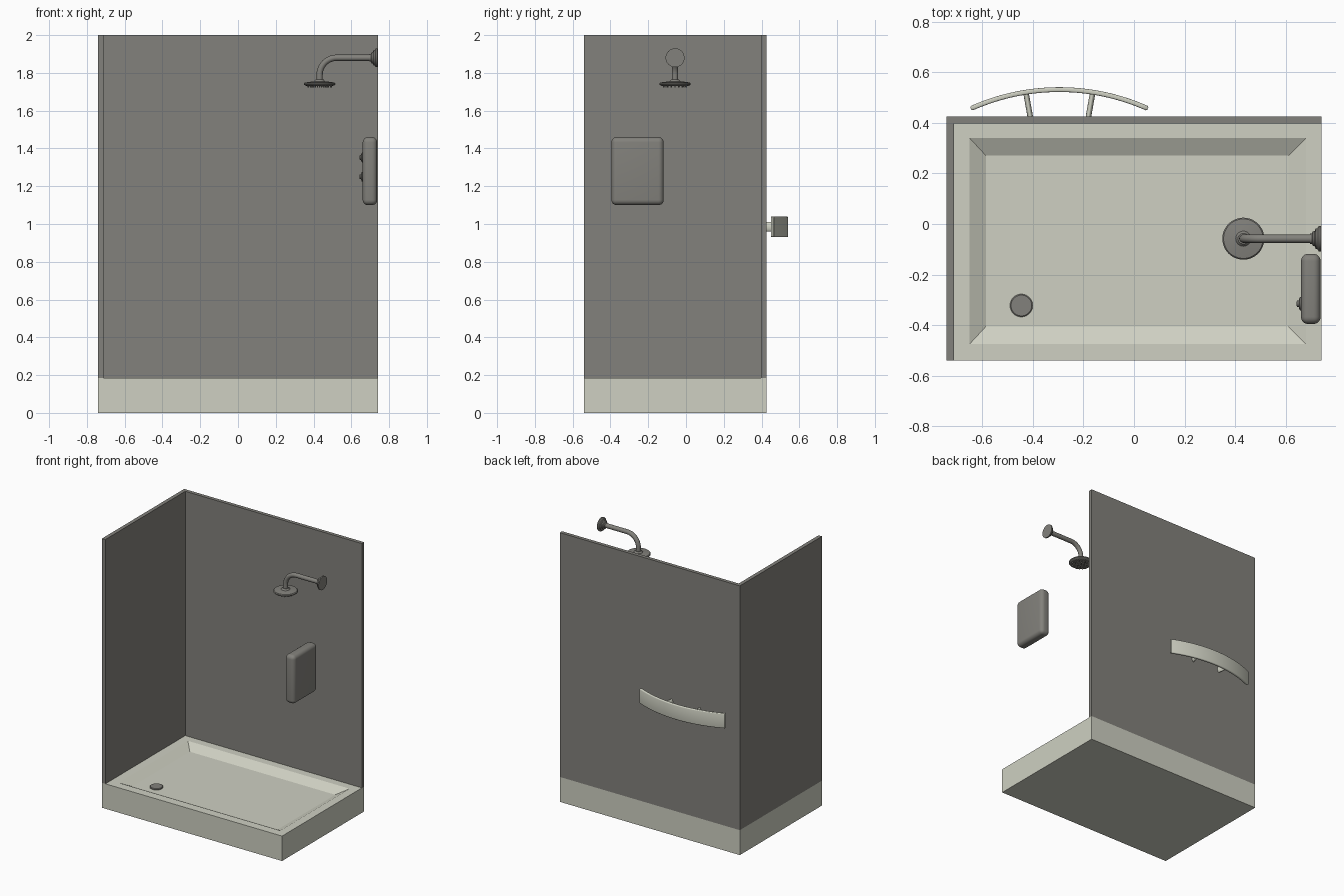
import bpy, bmesh, math
from mathutils import Vector

if "Cube" in bpy.data.objects:
    bpy.data.objects.remove(bpy.data.objects["Cube"])


def material(name, rgb):
    m = bpy.data.materials.new(name)
    m.diffuse_color = (*rgb, 1)
    m.use_nodes = True
    m.node_tree.nodes["Principled BSDF"].inputs["Base Color"].default_value = m.diffuse_color
    return m


CREAM = material("warm white", (0.62, 0.63, 0.54))
GREY = material("warm grey", (0.225, 0.22, 0.20))


def make(name, bm, mat, smooth=True):
    bmesh.ops.recalc_face_normals(bm, faces=bm.faces)
    me = bpy.data.meshes.new(name)
    bm.to_mesh(me)
    bm.free()
    ob = bpy.data.objects.new(name, me)
    bpy.context.collection.objects.link(ob)
    me.materials.append(mat)
    if smooth:
        bpy.ops.object.select_all(action='DESELECT')
        ob.select_set(True)
        bpy.context.view_layer.objects.active = ob
        bpy.ops.object.shade_smooth_by_angle(angle=math.radians(35))
    return ob


def box(name, lo, hi, mat, bevel=0, segs=4):
    bm = bmesh.new()
    bmesh.ops.create_cube(bm, size=1)
    for v in bm.verts:
        v.co = [lo[i] + (v.co[i] + 0.5) * (hi[i] - lo[i]) for i in range(3)]
    if bevel:
        bmesh.ops.bevel(bm, geom=bm.edges[:], offset=bevel, segments=segs,
                        profile=0.5, affect='EDGES')
    return make(name, bm, mat, bevel > 0)


def lathe(name, origin, axis, profile, mat, n=40, squash=None):
    """Solid of revolution: profile is (distance along axis, radius)."""
    q = Vector((0, 0, 1)).rotation_difference(Vector(axis))
    bm = bmesh.new()
    rings = []
    for d, r in profile:
        ring = []
        for i in range(n):
            a = 2 * math.pi * i / n
            off = q @ Vector((r * math.cos(a), r * math.sin(a), d))
            if squash:
                off.z *= squash
            ring.append(bm.verts.new(Vector(origin) + off))
        rings.append(ring)
    bridge(bm, rings)
    return make(name, bm, mat)


def bridge(bm, rings):
    n = len(rings[0])
    for a, b in zip(rings, rings[1:]):
        for i in range(n):
            bm.faces.new((a[i], a[(i + 1) % n], b[(i + 1) % n], b[i]))
    bm.faces.new(rings[0])
    bm.faces.new(rings[-1])


# shower tray: stacked rectangles, with a sloped recess
bm = bmesh.new()
levels = [(-0.74, 0.74, -0.54, 0.425, 0), (-0.74, 0.74, -0.54, 0.425, 0.185),
          (-0.65, 0.68, -0.475, 0.34, 0.185), (-0.585, 0.61, -0.405, 0.27, 0.148)]
bridge(bm, [[bm.verts.new(p) for p in ((x0, y0, z), (x1, y0, z), (x1, y1, z), (x0, y1, z))]
            for x0, x1, y0, y1, z in levels])
make("shower_tray", bm, CREAM, False)

# walls
box("back_wall", (-0.74, 0.398, 0.185), (0.74, 0.425, 2), GREY)
box("left_wall", (-0.74, -0.54, 0.185), (-0.712, 0.398, 2), GREY)

# drain cover
lathe("drain", (-0.445, -0.322, 0.146), (0, 0, 1),
      [(0, 0.045), (0.008, 0.045), (0.011, 0.041)], GREY)

# shower arm: tube swept along a bent path
HX, HY, PZ, R, BEND = 0.432, -0.058, 1.88, 0.0165, 0.09
path = [(HX, 1.745, 0)]
for i in range(13):
    a = math.pi / 2 * i / 12
    path.append((HX + BEND - BEND * math.cos(a), PZ - BEND + BEND * math.sin(a), a))
path.append((0.73, PZ, math.pi / 2))
bm = bmesh.new()
rings = []
for x, z, a in path:
    rings.append([bm.verts.new((x + R * math.cos(t) * math.cos(a), HY + R * math.sin(t),
                                z - R * math.cos(t) * math.sin(a)))
                  for t in [2 * math.pi * k / 20 for k in range(20)]])
bridge(bm, rings)
make("shower_arm", bm, GREY)

# stepped wall flange
lathe("arm_flange", (0.738, HY, PZ), (-1, 0, 0),
      [(0, 0.05), (0.008, 0.05), (0.014, 0.041), (0.02, 0.04), (0.024, 0.03),
       (0.031, 0.029), (0.035, 0.021), (0.042, 0.02)], GREY)

# shower head
lathe("shower_head", (HX, HY, 1.731), (0, 0, 1),
      [(0, 0.068), (0.002, 0.076), (0.007, 0.083), (0.013, 0.083), (0.018, 0.078),
       (0.022, 0.05), (0.024, 0.03), (0.034, 0.021)], GREY, 48)

# nozzles in rings
bm = bmesh.new()
for radius, count in ((0.0, 1), (0.022, 6), (0.043, 12), (0.062, 18)):
    for k in range(count):
        a = 2 * math.pi * k / count
        r = bmesh.ops.create_cone(bm, cap_ends=True, segments=8, radius1=0.0028,
                                  radius2=0.004, depth=0.01)
        bmesh.ops.translate(bm, verts=r["verts"], vec=(
            HX + radius * math.cos(a), HY + radius * math.sin(a), 1.728))
make("head_nozzles", bm, GREY)

# control unit with rounded corners
box("control_unit", (0.66, -0.395, 1.10), (0.737, -0.118, 1.46), GREY, 0.028, 6)

# control knobs
for i, z in enumerate((1.25, 1.352)):
    lathe(f"control_knob_{i + 1}", (0.664, -0.315, z), (-1, 0, 0),
          [(0, 0.026), (0.008, 0.026), (0.011, 0.022), (0.012, 0.013),
           (0.019, 0.012), (0.021, 0.009)], GREY, 32)

# curved door handle on the back: rounded cross-section along an arc
CX, half, sag = -0.295, 0.345, 0.073
rad = (half ** 2 + sag ** 2) / (2 * sag)
span = math.asin(half / rad)
cy = 0.531 - rad
T, H, B = 0.0095, 0.055, 0.006
section = []
for sx, sz, a0 in ((1, 1, 0), (-1, 1, 90), (-1, -1, 180), (1, -1, 270)):
    for k in range(4):
        a = math.radians(a0 + 30 * k)
        section.append((sx * (T - B) + B * math.cos(a), sz * (H - B) + B * math.sin(a)))
bm = bmesh.new()
rings = []
for i in range(33):
    a = span * (2 * i / 32 - 1)
    rings.append([bm.verts.new((CX + (rad + d) * math.sin(a), cy + (rad + d) * math.cos(a),
                                0.985 + h)) for d, h in section])
for scale, extra, first in ((0.6, 0.005, True), (0.6, 0.005, False)):  # softened ends
    a = (-1 if first else 1) * (span + extra / rad)
    ring = [bm.verts.new((CX + (rad + d * scale) * math.sin(a),
                          cy + (rad + d * scale) * math.cos(a), 0.985 + h * 0.95))
            for d, h in section]
    rings.insert(0 if first else len(rings), ring)
bridge(bm, rings)
make("curved_handle", bm, CREAM)

# two splayed handle posts
for side, name in ((-1, "left"), (1, "right")):
    d = Vector((side * 0.016, 0.09, 0))
    lathe(f"handle_post_{name}", (CX + side * 0.115, 0.424, 0.985), d.normalized(),
          [(0, 0.011), (d.length + 0.005, 0.011)], CREAM, 24, 2.3)
